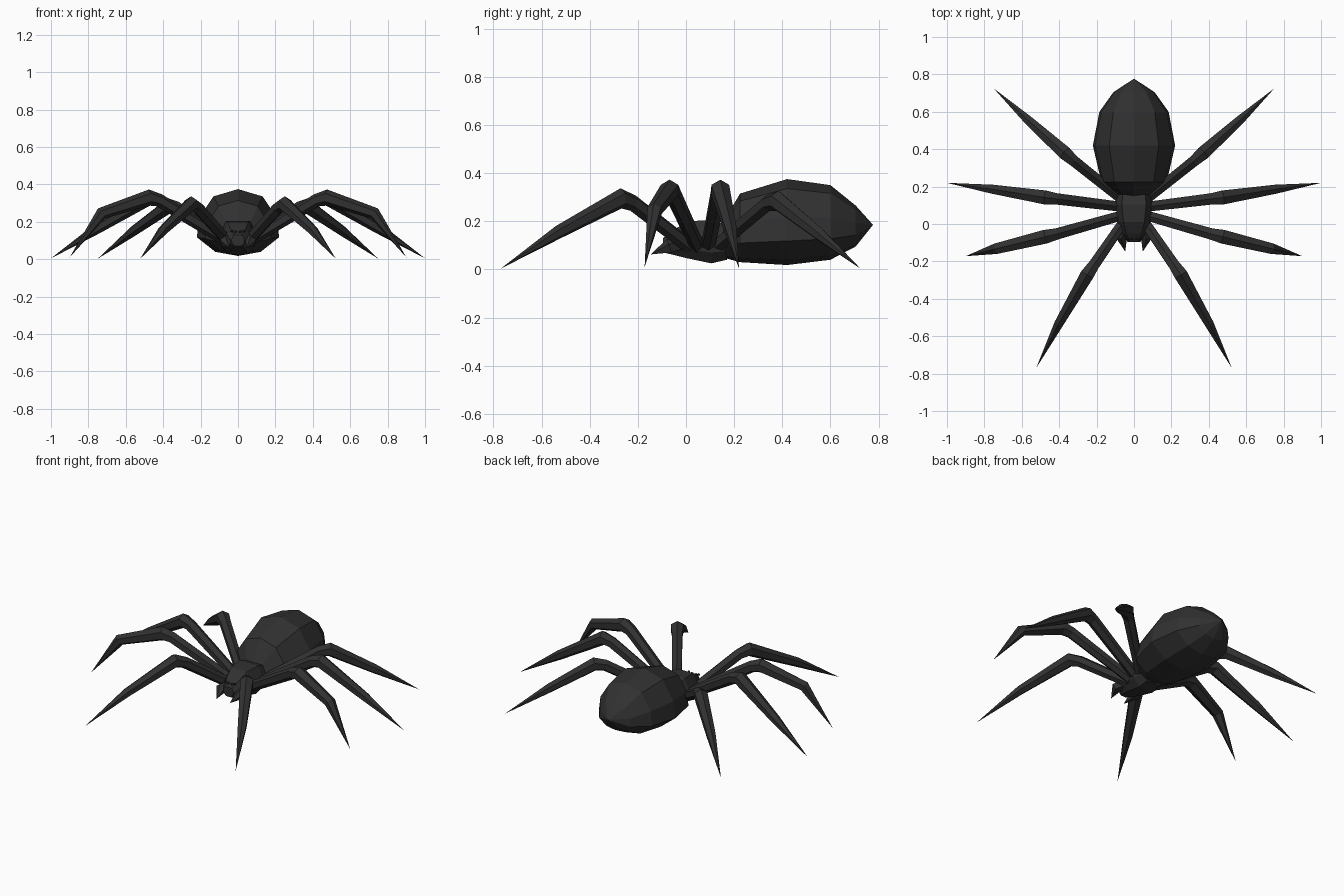
import bpy, bmesh, math
from mathutils import Vector

if "Cube" in bpy.data.objects:
    bpy.data.objects.remove(bpy.data.objects["Cube"])


def material(name, c):
    m = bpy.data.materials.new(name)
    m.diffuse_color = (c, c, c, 1)
    m.use_nodes = True
    m.node_tree.nodes["Principled BSDF"].inputs["Base Color"].default_value = m.diffuse_color
    return m


BODY = material("charcoal", 0.03)


def loft(name, rings, tip=None):
    """Skin a list of equal-length rings; cap the ends, or finish in a point."""
    bm = bmesh.new()
    loops = [[bm.verts.new(p) for p in r] for r in rings]
    n = len(loops[0])
    for a, b in zip(loops, loops[1:]):
        for i in range(n):
            j = (i + 1) % n
            bm.faces.new((a[i], a[j], b[j], b[i]))
    bm.faces.new(loops[0])
    if tip is None:
        bm.faces.new(loops[-1])
    else:
        t = bm.verts.new(tip)
        for i in range(n):
            bm.faces.new((loops[-1][i], loops[-1][(i + 1) % n], t))
    bmesh.ops.recalc_face_normals(bm, faces=bm.faces)
    me = bpy.data.meshes.new(name)
    bm.to_mesh(me)
    bm.free()
    me.materials.append(BODY)
    ob = bpy.data.objects.new(name, me)
    bpy.context.collection.objects.link(ob)
    return ob


def section(half, y, w, top, bottom):
    """Symmetric body section: half lists (width, height) fractions, top to bottom."""
    pts = [(a, b) for a, b in half] + [(-a, b) for a, b in reversed(half) if a > 0]
    return [Vector((a * w, y, bottom + b * (top - bottom))) for a, b in pts]


def limb(name, stations, side, sides=6):
    """Faceted tapering limb through (x, y, z, radius), mirrored by side = -1."""
    pts = [Vector((s[0] * side, s[1], s[2])) for s in stations]
    run = pts[-1] - pts[0]
    across = Vector((-run.y, run.x, 0)).normalized()
    rings = []
    for i in range(len(pts) - 1):
        t = (pts[i + 1] - pts[i]).normalized()
        if i:
            t = (t + (pts[i] - pts[i - 1]).normalized()).normalized()
        up = t.cross(across).normalized()
        r = stations[i][3]
        rings.append([pts[i] + r * (math.cos(k * math.tau / sides) * up +
                                    math.sin(k * math.tau / sides) * across)
                      for k in range(sides)])
    return loft(name, rings, pts[-1])


# abdomen
ROUND = [(0, 1), (0.6, 0.89), (0.94, 0.57), (1, 0.28), (0.55, 0.06), (0, 0)]
loft("abdomen", [section(ROUND, *s) for s in [
    (0.15, 0.09, 0.19, 0.05), (0.225, 0.175, 0.315, 0.03), (0.42, 0.22, 0.375, 0.018),
    (0.60, 0.185, 0.35, 0.04), (0.705, 0.11, 0.265, 0.095)]], (0, 0.777, 0.185))

# head and thorax
SHELL = [(0.65, 1), (1, 0.6), (0.9, 0.25), (0.5, 0)]
loft("thorax", [section(SHELL, *s) for s in [
    (0.17, 0.09, 0.185, 0.04), (0.105, 0.1, 0.205, 0.025), (0.01, 0.085, 0.2, 0.045),
    (-0.05, 0.065, 0.165, 0.06), (-0.095, 0.035, 0.13, 0.07)]])

# legs: base, thigh end, knee, shin, (foot joint), tip
LEGS = {
    "front_leg": [(0.05, 0.02, 0.09, 0.03), (0.215, -0.22, 0.275, 0.034),
                  (0.25, -0.27, 0.295, 0.042), (0.40, -0.53, 0.155, 0.028),
                  (0.523, -0.77, 0.003)],
    "second_leg": [(0.05, 0.05, 0.09, 0.03), (0.42, -0.055, 0.315, 0.035),
                   (0.475, -0.068, 0.33, 0.043), (0.73, -0.13, 0.245, 0.033),
                   (0.9, -0.172, 0.01)],
    "third_leg": [(0.05, 0.09, 0.09, 0.03), (0.42, 0.135, 0.315, 0.035),
                  (0.475, 0.142, 0.33, 0.043), (0.75, 0.185, 0.165, 0.028),
                  (1.0, 0.22, 0.005)],
    "rear_leg": [(0.05, 0.12, 0.09, 0.03), (0.325, 0.34, 0.275, 0.034),
                 (0.37, 0.38, 0.285, 0.042), (0.56, 0.55, 0.15, 0.028),
                 (0.75, 0.725, 0.003)],
}
for side, label in ((1, "right"), (-1, "left")):
    for name, stations in LEGS.items():
        limb(f"{label}_{name}", stations, side)
    # fangs
    limb(f"{label}_fang", [(0.04, -0.01, 0.11, 0.03), (0.068, -0.07, 0.095, 0.032),
                           (0.047, -0.147, 0.062)], side, 5)
    # eyes
    for x, z, r in ((0.014, 0.146, 0.01), (0.034, 0.152, 0.008)):
        bpy.ops.mesh.primitive_ico_sphere_add(subdivisions=1, radius=r,
                                              location=(side * x, -0.078, z))
        bpy.context.object.name = f"{label}_eye"
        bpy.context.object.data.materials.append(BODY)
